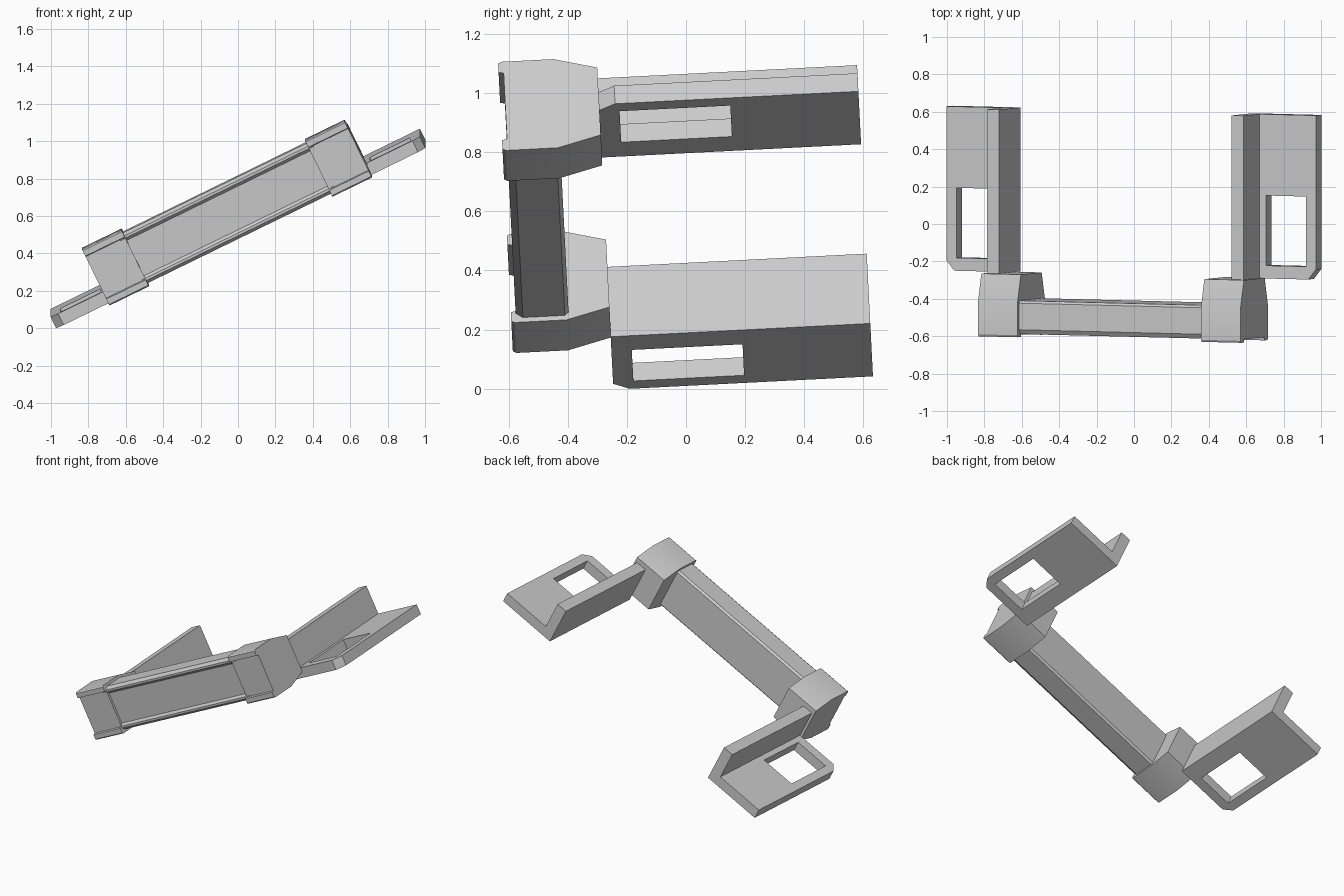
import bpy, bmesh
from mathutils import Matrix, Vector

cube = bpy.data.objects.get("Cube")
if cube:
    bpy.data.objects.remove(cube, do_unlink=True)

# Single painted-metal colour
GREY = (0.6, 0.6, 0.6, 1)
metal = bpy.data.materials.new("light grey metal")
metal.use_nodes = True
metal.diffuse_color = GREY
metal.node_tree.nodes["Principled BSDF"].inputs["Base Color"].default_value = GREY

# Tilted frame: U along the bar, V to the back, W up out of the flanges
U = Vector((0.8985, -0.0225, 0.4385)).normalized()
V = Vector((0, 0.9987, 0.051)).normalized()
W = U.cross(V).normalized()
ORIGIN = Vector((0, 0, 0.56)) - 0.016 * U
FRAME = Matrix.Translation(ORIGIN) @ Matrix((U, V, W)).transposed().to_4x4()


def finish(name, bm, mirrored=False):
    """Turn a bmesh into a placed, coloured object."""
    if mirrored:
        bmesh.ops.scale(bm, vec=(-1, 1, 1), verts=bm.verts)
    bmesh.ops.recalc_face_normals(bm, faces=bm.faces)
    mesh = bpy.data.meshes.new(name)
    bm.to_mesh(mesh)
    bm.free()
    mesh.materials.append(metal)
    obj = bpy.data.objects.new(name, mesh)
    obj.matrix_world = FRAME
    bpy.context.collection.objects.link(obj)
    return obj


def extrude(bm, points, offset):
    """Extrude a closed outline by an offset."""
    face = bm.faces.new([bm.verts.new(p) for p in points])
    new = bmesh.ops.extrude_face_region(bm, geom=[face])["geom"]
    bmesh.ops.translate(bm, vec=offset,
                        verts=[g for g in new if isinstance(g, bmesh.types.BMVert)])


def bar_profile(name, half, u0, u1, mirrored=False):
    """Sweep half a section (v, height from the middle) along the bar."""
    mid = 0.101
    outline = [(v, mid + h) for v, h in half]
    outline += [(v, mid - h) for v, h in reversed(half)]
    bm = bmesh.new()
    extrude(bm, [(u0, v, w) for v, w in outline], (u1 - u0, 0, 0))
    return finish(name, bm, mirrored)


# Long cross bar with a shallow front channel and bevelled rails
bar_profile("cross_bar",
            [(-0.575, 0.105), (-0.591, 0.12), (-0.591, 0.133), (-0.567, 0.15),
             (-0.425, 0.15), (-0.412, 0.138)], -0.58, 0.58)

# Corner blocks, tapering to the back, with lips on the front
CAP = [(-0.59, 0.124), (-0.607, 0.128), (-0.607, 0.16), (-0.596, 0.167),
       (-0.42, 0.167), (-0.273, 0.127)]

# Flange hole and the outline pieces around it
OUT, IN, FRONT, BACK = 1.099, 0.691, -0.274, 0.605
HOLE_U, HOLE_V = (0.801, 1.04), (-0.205, 0.17)
BOTTOM, TOP, WALL_TOP = -0.067, 0.001, 0.196


def flange(name, mirrored):
    """Angle plate: flat flange with a window, plus an upright wall."""
    outer = [(IN, FRONT), (OUT - 0.045, FRONT), (OUT, FRONT + 0.055),
             (OUT, BACK), (IN, BACK)]
    a, b = HOLE_U
    c, d = HOLE_V
    inner = [(a, c), (b, c), (b, d), (a, d)]
    bm = bmesh.new()
    edges = []
    for loop in (outer, inner):
        vs = [bm.verts.new((u, v, BOTTOM)) for u, v in loop]
        edges += [bm.edges.new((vs[i - 1], vs[i])) for i in range(len(vs))]
    bmesh.ops.triangle_fill(bm, edges=edges, use_beauty=True)
    new = bmesh.ops.extrude_face_region(bm, geom=list(bm.faces))["geom"]
    bmesh.ops.translate(bm, vec=(0, 0, TOP - BOTTOM),
                        verts=[g for g in new if isinstance(g, bmesh.types.BMVert)])
    bmesh.ops.dissolve_limit(bm, angle_limit=0.01, verts=bm.verts, edges=bm.edges)
    finish(name + "_flange", bm, mirrored)

    bm = bmesh.new()
    wall = [(IN, TOP), (IN + 0.072, TOP), (IN + 0.072, WALL_TOP), (IN, WALL_TOP)]
    extrude(bm, [(u, FRONT, w) for u, w in wall], (0, BACK - FRONT, 0))
    finish(name + "_wall", bm, mirrored)


for side, mirrored in (("left", False), ("right", True)):
    block = bar_profile(side + "_corner_block", CAP, 0.546, 0.781, mirrored)
    bpy.ops.object.select_all(action="DESELECT")
    block.select_set(True)
    bpy.context.view_layer.objects.active = block
    bpy.ops.object.shade_smooth_by_angle(angle=0.5)
    flange(side, mirrored)
